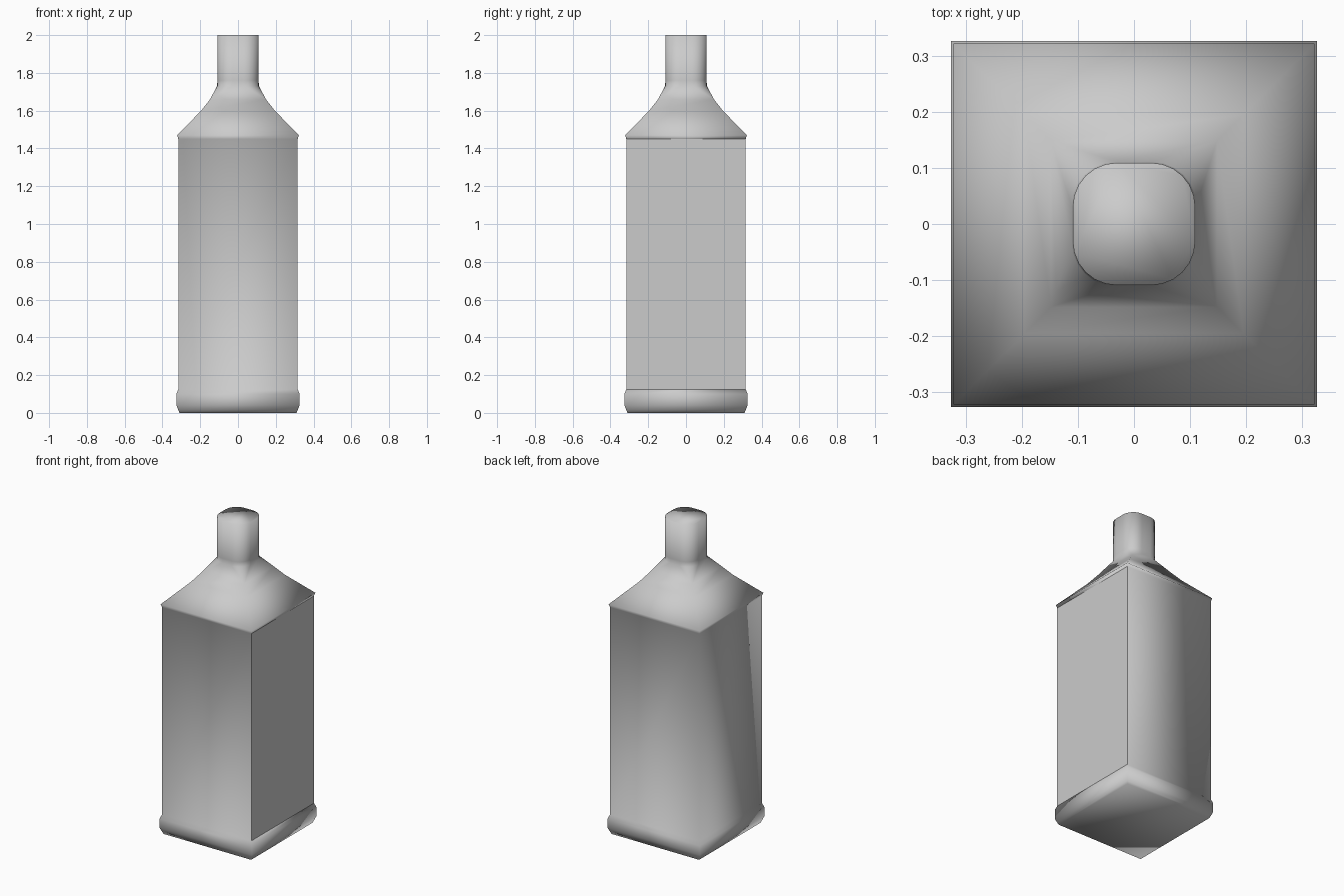
import bpy, bmesh, math

if "Cube" in bpy.data.objects:
    bpy.data.objects.remove(bpy.data.objects["Cube"])

# Profile: (height, half width, corner radius), bottom to top
LEVELS = [
    (0.00, 0.310, 0), (0.015, 0.316, 0), (0.04, 0.326, 0), (0.10, 0.326, 0),
    (0.125, 0.316, 0), (1.45, 0.316, 0), (1.47, 0.322, 0),
    (1.60, 0.195, 0), (1.66, 0.148, 0), (1.73, 0.111, 0.078),
    (1.76, 0.109, 0.078), (2.00, 0.109, 0.078),
]
STEPS = 6  # segments per rounded corner


def ring(bm, z, half, radius):
    """Rounded square ring of vertices."""
    verts = []
    for q in range(4):
        a0 = q * math.pi / 2
        mid = a0 + math.pi / 4
        c = (half - radius) * math.sqrt(2)
        for i in range(STEPS + 1):
            a = a0 + i / STEPS * math.pi / 2
            verts.append(bm.verts.new((c * math.cos(mid) + radius * math.cos(a),
                                       c * math.sin(mid) + radius * math.sin(a), z)))
    return verts


# Bottle: loft through the rings, closed at both ends
bm = bmesh.new()
rings = [ring(bm, *level) for level in LEVELS]
n = len(rings[0])
for low, high in zip(rings, rings[1:]):
    for i in range(n):
        j = (i + 1) % n
        bm.faces.new((low[i], low[j], high[j], high[i]))
bm.faces.new(rings[-1])
bm.faces.new(rings[0][::-1])

# Collapse the sharp corners to single vertices
bmesh.ops.remove_doubles(bm, verts=bm.verts, dist=0.0005)
bmesh.ops.recalc_face_normals(bm, faces=bm.faces)

# Smooth everywhere except the flat right-hand panel
for f in bm.faces:
    c = f.calc_center_median()
    f.smooth = not (c.x > 0.3 and 0.2 < c.z < 1.4)

mesh = bpy.data.meshes.new("square_bottle")
bm.to_mesh(mesh)
bm.free()
bottle = bpy.data.objects.new("square_bottle", mesh)
bpy.context.collection.objects.link(bottle)
